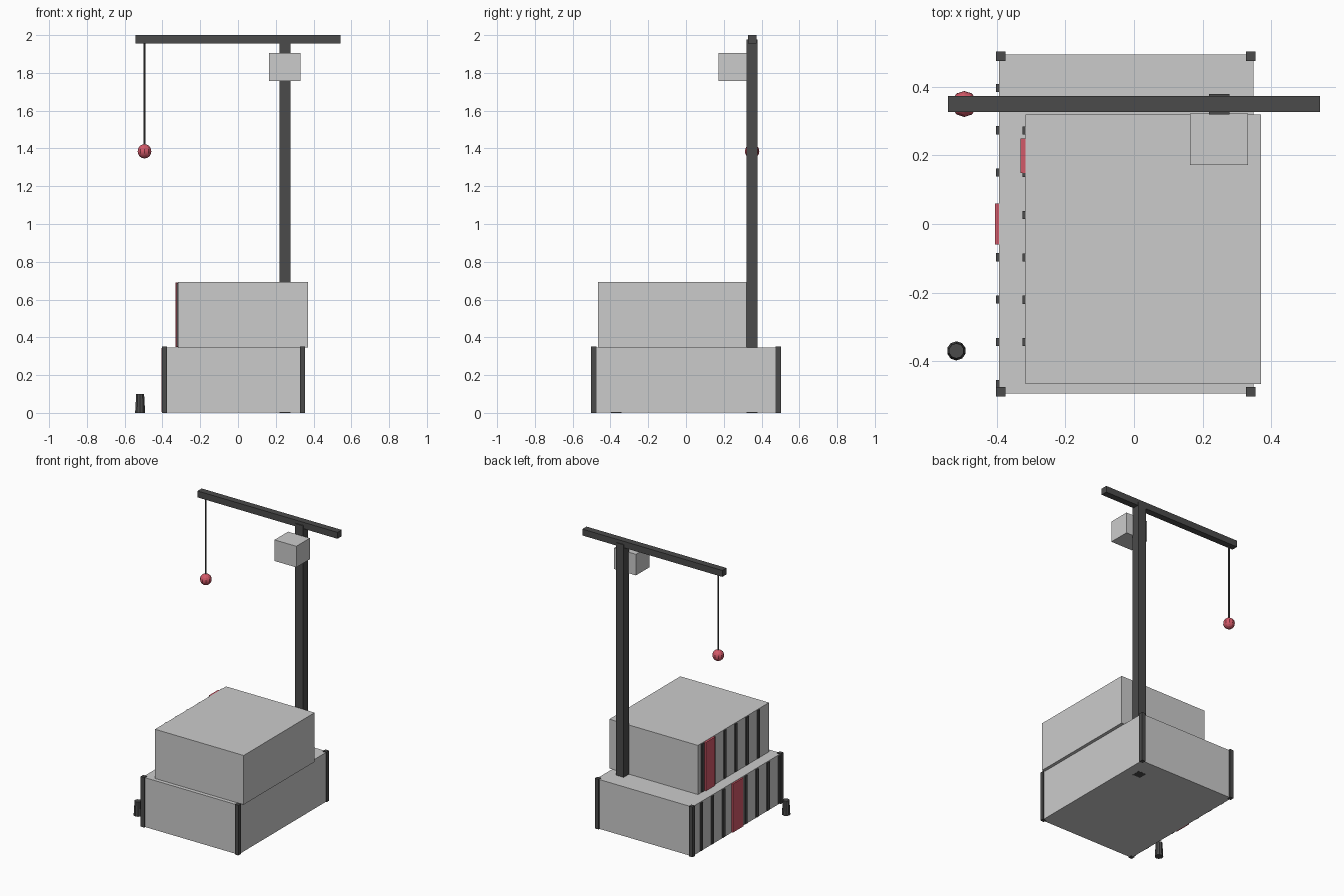
import bpy, math

if "Cube" in bpy.data.objects:
    bpy.data.objects.remove(bpy.data.objects["Cube"])


def material(name, rgb):
    m = bpy.data.materials.new(name)
    m.diffuse_color = (*rgb, 1)
    m.use_nodes = True
    m.node_tree.nodes["Principled BSDF"].inputs["Base Color"].default_value = m.diffuse_color
    return m


DARK = material("dark_metal", (0.07, 0.07, 0.07))
RED = material("red_paint", (0.65, 0.1, 0.14))


def finish(name, mat):
    o = bpy.context.object
    o.name = name
    if mat:
        o.data.materials.append(mat)
    return o


def box(name, x, y, z, mat=None):
    """Box from (min, max) ranges on each axis."""
    bpy.ops.mesh.primitive_cube_add(size=1, location=[sum(r) / 2 for r in (x, y, z)])
    o = finish(name, mat)
    o.scale = [r[1] - r[0] for r in (x, y, z)]
    bpy.ops.object.transform_apply(location=False, rotation=False, scale=True)
    return o


# Two stacked containers
box("lower_container", (-0.394, 0.349), (-0.494, 0.494), (0.001, 0.347))
box("upper_container", (-0.317, 0.371), (-0.467, 0.32), (0.347, 0.692))

# Corner posts of the lower container
for cx, sx in ((-0.389, "left"), (0.341, "right")):
    for cy, sy in ((-0.489, "front"), (0.489, "back")):
        box(f"corner_post_{sy}_{sx}", (cx - 0.014, cx + 0.014),
            (cy - 0.014, cy + 0.014), (0, 0.352), DARK)


# Ribs along the left walls
def ribs(name, wall_x, ys, z):
    for i, y in enumerate(ys):
        box(f"{name}_{i + 1}", (wall_x - 0.008, wall_x + 0.004),
            (y - 0.012, y + 0.012), z, DARK)


ribs("lower_rib", -0.394, [0.397 - 0.1235 * i for i in range(8)], (0.006, 0.342))
ribs("upper_rib", -0.317, [0.273 - 0.1235 * i for i in range(6)], (0.352, 0.688))

# Red panels on the left walls
box("lower_red_panel", (-0.405, -0.39), (-0.06, 0.06), (0.004, 0.344), RED)
box("upper_red_panel", (-0.331, -0.313), (0.149, 0.25), (0.35, 0.69), RED)

# Crane: mast, jib and cab
box("mast", (0.219, 0.279), (0.32, 0.379), (0, 1.978), DARK)
box("jib", (-0.543, 0.543), (0.327, 0.373), (1.955, 2.0), DARK)
box("cab", (0.163, 0.332), (0.172, 0.322), (1.757, 1.905))

# Cable with hanging ball
bpy.ops.mesh.primitive_cylinder_add(vertices=6, radius=0.005, depth=0.575,
                                    location=(-0.495, 0.35, 1.6725))
finish("cable", DARK)
bpy.ops.mesh.primitive_uv_sphere_add(segments=10, ring_count=10, radius=0.038,
                                     location=(-0.495, 0.35, 1.385))
finish("hanging_ball", RED)

# Tapered bollard on the ground
bpy.ops.mesh.primitive_cone_add(vertices=10, radius1=0.028, radius2=0.022,
                                depth=0.1, location=(-0.518, -0.37, 0.05))
finish("bollard", DARK)
